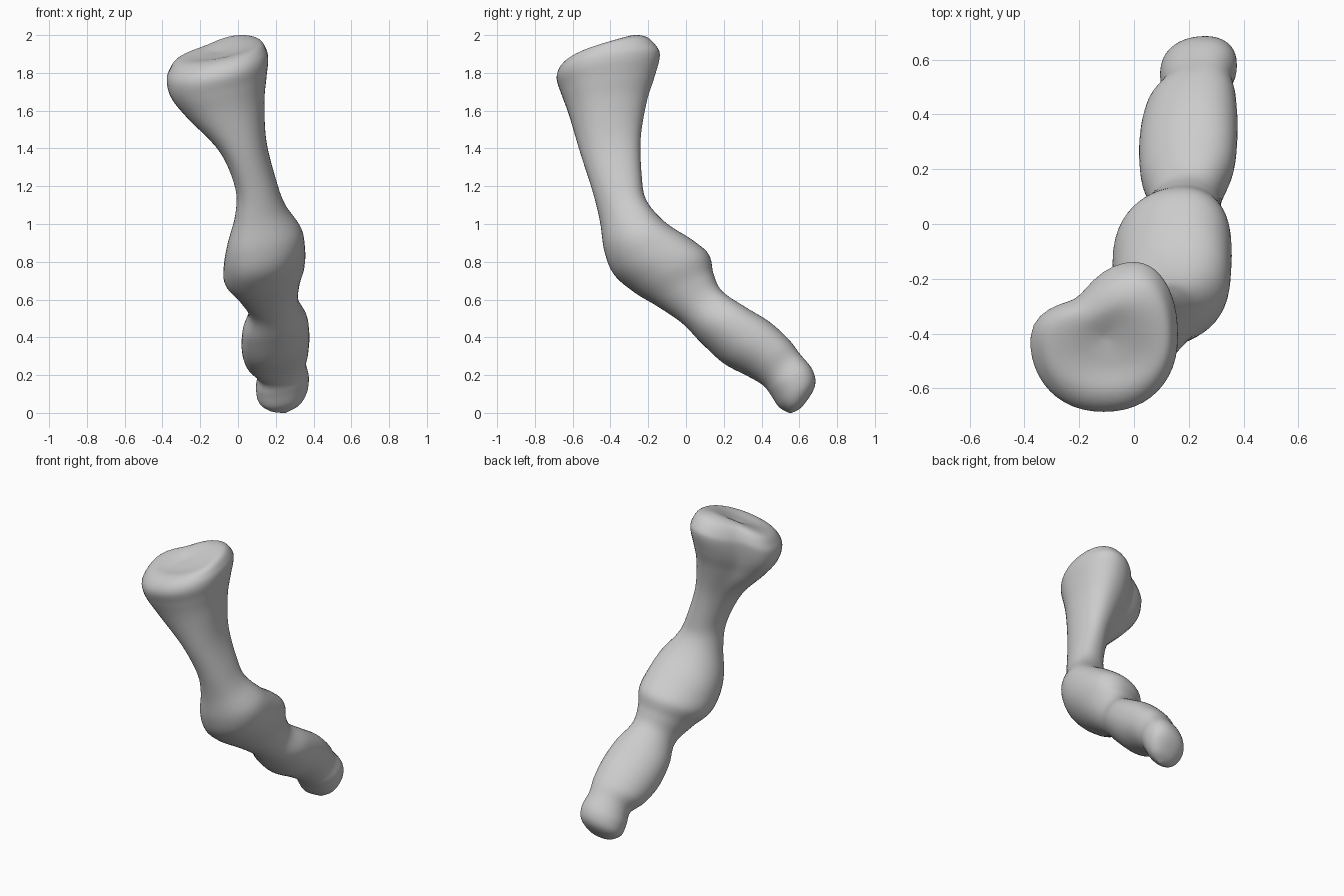
import bpy, bmesh, math

# Remove the default cube
cube = bpy.data.objects.get("Cube")
if cube:
    bpy.data.objects.remove(cube, do_unlink=True)

SEGMENTS = 48
STEPS = 6

# Cross-sections from tip to head: front y, z, back y, z, left and right x limits
tip = [
    (.55, .0, .57, .005, .24, .26),
    (.525, .015, .62, .04, .17, .325),
    (.49, .04, .68, .135, .11, .365),
    (.45, .10, .67, .22, .095, .375),
    (.41, .15, .60, .31, .10, .36),
]
lower_segment = [
    (.33, .20, .54, .385, .045, .372),
    (.20, .27, .44, .475, .02, .378),
    (.08, .38, .31, .555, .025, .365),
    (-.02, .48, .19, .64, .055, .32),
]
middle_segment = [
    (-.15, .57, .145, .73, .0, .325),
    (-.27, .645, .12, .83, -.07, .352),
    (-.38, .74, .035, .905, -.075, .355),
    (-.43, .86, -.11, 1.0, -.055, .335),
    (-.455, 1.02, -.21, 1.12, -.015, .25),
]
shaft = [
    (-.495, 1.18, -.235, 1.25, -.015, .20),
    (-.56, 1.38, -.24, 1.45, -.10, .15),
    (-.62, 1.58, -.205, 1.63, -.27, .14),
]
head = [
    (-.66, 1.69, -.165, 1.75, -.355, .15),
    (-.685, 1.77, -.135, 1.855, -.38, .16),
    (-.665, 1.83, -.145, 1.91, -.365, .15),
    (-.61, 1.87, -.205, 1.97, -.32, .115),
    (-.52, 1.885, -.295, 1.98, -.21, .03),
    (-.42, 1.91, -.40, 1.92, -.11, -.09),
]
sections = tip + lower_segment + middle_segment + shaft + head


def spline(a, b, c, d, t):
    """Smooth value between b and c."""
    return b + t / 2 * (c - a + t * (2*a - 5*b + 4*c - d + t * (3*(b - c) + d - a)))


def smooth_sections(rows):
    padded = [rows[0]] + rows + [rows[-1]]
    for i in range(len(rows) - 1):
        for s in range(STEPS):
            yield [spline(*v, s / STEPS) for v in zip(*padded[i:i + 4])]
    yield rows[-1]


def squared(c):
    """Slightly boxier version of a sine or cosine."""
    return math.copysign(abs(c) ** .92, c)


def ring_points(row):
    """Tilted oval ring that gains two lobes with a valley between them near the head."""
    y0, z0, y1, z1, x0, x1 = row
    f = min(max(((z0 + z1) / 2 - 1.2) / .45, 0), 1)
    f = f * f * (3 - 2 * f)
    size = min((x1 - x0) / .54, 1)
    for i in range(SEGMENTS):
        a = math.tau * i / SEGMENTS
        valley = max(math.cos(a - math.radians(132)), 0) ** 8
        pull = 1 - .33 * f * size * valley
        u, v = squared(math.cos(a)) * pull, squared(math.sin(a)) * pull
        back = max(v, 0) ** 2
        dx = (x1 - x0) / 2 * u * (1 - .15 * f * back) + .08 * f * size * back
        w = (1 + v) / 2
        yield ((x0 + x1) / 2 + dx,
               y0 + (y1 - y0) * w + .1 * (1 - f) * dx,
               z0 + (z1 - z0) * w + .2 * dx)


# Loft the rings into one closed body
bm = bmesh.new()
rings = [[bm.verts.new(p) for p in ring_points(r)] for r in smooth_sections(sections)]
for low, high in zip(rings, rings[1:]):
    for i in range(SEGMENTS):
        j = (i + 1) % SEGMENTS
        bm.faces.new((low[i], low[j], high[j], high[i]))
bm.faces.new(rings[0])
bm.faces.new(rings[-1])
bmesh.ops.recalc_face_normals(bm, faces=bm.faces)
for face in bm.faces:
    face.smooth = True
mesh = bpy.data.meshes.new("bone_body")
bm.to_mesh(mesh)
bm.free()
bone = bpy.data.objects.new("bone_body", mesh)
bpy.context.collection.objects.link(bone)

# Plain grey material
grey = bpy.data.materials.new("light_grey")
grey.use_nodes = True
colour = (.6, .6, .6, 1)
grey.diffuse_color = colour
grey.node_tree.nodes["Principled BSDF"].inputs["Base Color"].default_value = colour
mesh.materials.append(grey)
